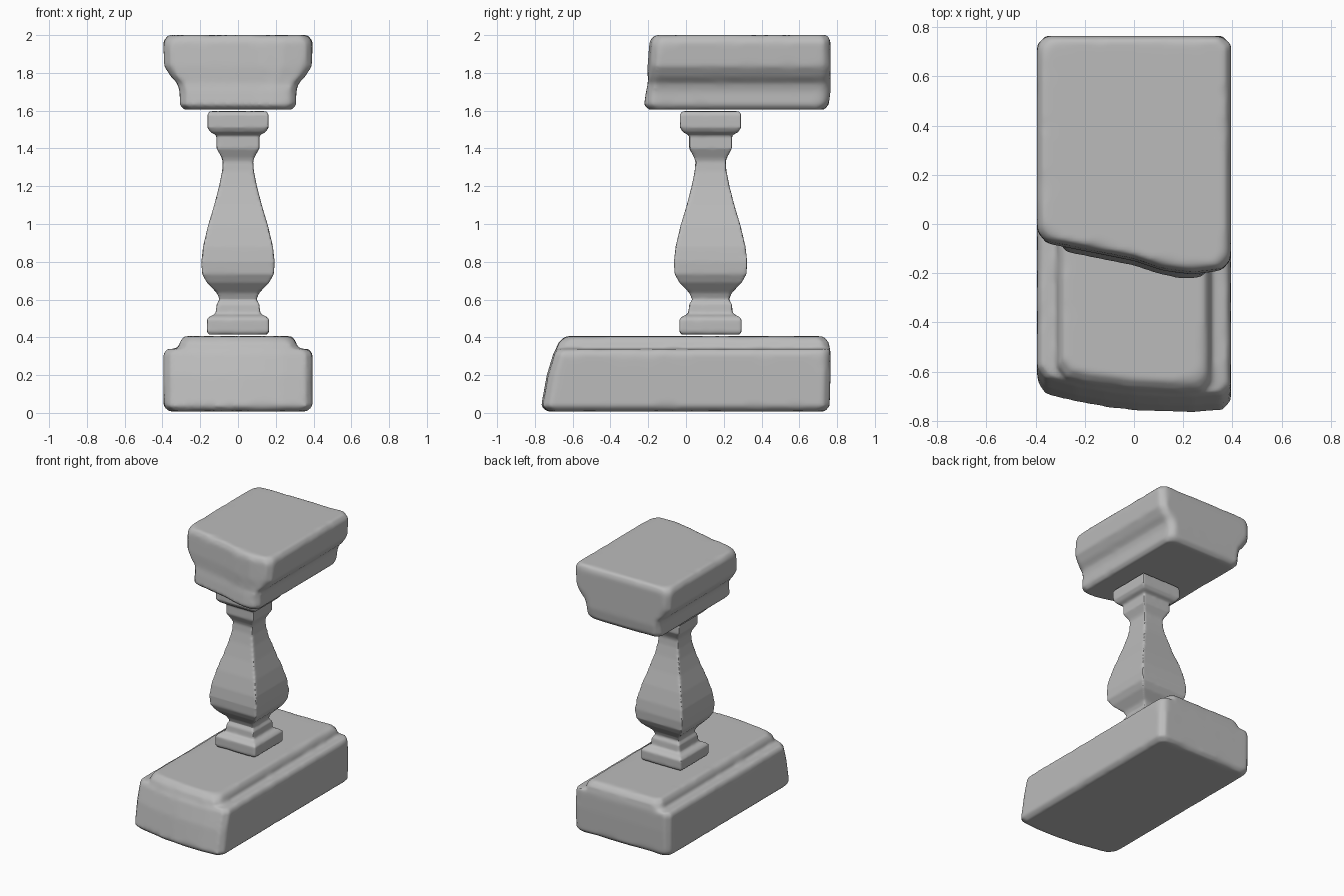
import bpy
import bmesh
from mathutils import Vector, noise

cube = bpy.data.objects.get("Cube")
if cube:
    bpy.data.objects.remove(cube, do_unlink=True)

stone = bpy.data.materials.new("grey stone")
stone.use_nodes = True
GREY = (0.5, 0.5, 0.5, 1)
stone.diffuse_color = GREY
stone.node_tree.nodes["Principled BSDF"].inputs["Base Color"].default_value = GREY


def interpolate(points, x):
    """Piecewise linear curve through (x, y) points."""
    for (x0, y0), (x1, y1) in zip(points, points[1:]):
        if x <= x1:
            t = max(0, (x - x0) / (x1 - x0))
            return y0 + (y1 - y0) * t
    return points[-1][1]


def loft(name, rings):
    """Stack closed rings from bottom to top and cap both ends."""
    bm = bmesh.new()
    rows = [[bm.verts.new(p) for p in ring] for ring in rings]
    n = len(rows[0])
    for low, high in zip(rows, rows[1:]):
        for i in range(n):
            j = (i + 1) % n
            bm.faces.new((low[i], low[j], high[j], high[i]))
    bm.faces.new(rows[0][::-1])
    bm.faces.new(rows[-1])
    bmesh.ops.triangulate(bm, faces=bm.faces[:])
    bmesh.ops.recalc_face_normals(bm, faces=bm.faces[:])
    mesh = bpy.data.meshes.new(name)
    bm.to_mesh(mesh)
    bm.free()
    mesh.materials.append(stone)
    obj = bpy.data.objects.new(name, mesh)
    bpy.context.collection.objects.link(obj)
    return obj


def weather(obj, voxel, scale, passes, seed):
    """Remesh finely, then wear the edges down unevenly."""
    bpy.ops.object.select_all(action="DESELECT")
    obj.select_set(True)
    bpy.context.view_layer.objects.active = obj
    remesh = obj.modifiers.new("Remesh", "REMESH")
    remesh.mode = "VOXEL"
    remesh.voxel_size = voxel
    bpy.ops.object.modifier_apply(modifier=remesh.name)
    group = obj.vertex_groups.new(name="wear")
    offset = Vector((seed, seed * 2, seed * 3))
    for v in obj.data.vertices:
        chip = noise.noise(v.co * scale + offset)
        group.add([v.index], min(1, max(0.12, 0.2 + 1.8 * chip)), "REPLACE")
    wear = obj.modifiers.new("Wear", "SMOOTH")
    wear.factor = 0.5
    wear.iterations = passes
    wear.vertex_group = group.name
    bpy.ops.object.modifier_apply(modifier=wear.name)
    bpy.ops.object.shade_smooth_by_angle(angle=0.7)


def block_ring(z, half, lean, inset, outline, back=0.765, corner=0.035):
    """Oblong section with a broken front edge and rounded corners."""
    cut = 1 - corner / half
    columns = [-1, -cut, -0.6, -0.3, 0, 0.3, 0.6, cut, 1]
    front, rear = [], []
    for t in columns:
        x = t * half
        pull = corner if abs(t) == 1 else 0
        front.append((x, interpolate(outline, x) + lean + pull, z))
        rear.append((x, back - inset - pull, z))
    return front + rear[::-1]


# Plinth: stepped top edge, sloping broken front
plinth_front = [(-0.4, -0.68), (-0.2, -0.735), (0, -0.76), (0.2, -0.77), (0.4, -0.755)]
plinth_levels = [  # height, half width, front lean, back inset
    (0.008, 0.365, 0.03, 0.03), (0.035, 0.394, 0, 0.005), (0.2, 0.394, 0.03, 0),
    (0.315, 0.394, 0.065, 0), (0.338, 0.375, 0.08, 0.002), (0.34, 0.315, 0.08, 0.004),
    (0.375, 0.308, 0.095, 0.01), (0.406, 0.285, 0.13, 0.04),
]
plinth = loft("plinth", [block_ring(*row, plinth_front) for row in plinth_levels])
weather(plinth, 0.012, 9, 25, 1)

# Handrail: flared sides, slanting broken front
rail_front = [(-0.4, -0.07), (-0.2, -0.11), (0, -0.15), (0.15, -0.2), (0.25, -0.205), (0.4, -0.185)]
rail_levels = [
    (1.605, 0.285, 0.01, 0.035), (1.63, 0.308, -0.02, 0.01), (1.7, 0.308, -0.01, 0),
    (1.745, 0.32, 0, 0), (1.78, 0.355, 0, 0), (1.835, 0.39, 0, 0),
    (1.965, 0.396, 0.01, 0), (2.0, 0.37, 0.03, 0.015),
]
rail = loft("handrail", [block_ring(*row, rail_front) for row in rail_levels])
weather(rail, 0.012, 9, 25, 4)

# Baluster: square vase profile between plinth and handrail
baluster_profile = [  # height, half width
    (0.415, 0.155), (0.43, 0.165), (0.495, 0.165), (0.51, 0.15), (0.525, 0.118),
    (0.575, 0.113), (0.6, 0.097), (0.635, 0.112), (0.69, 0.165), (0.735, 0.19),
    (0.8, 0.194), (0.88, 0.185), (0.99, 0.159), (1.1, 0.126), (1.2, 0.1),
    (1.28, 0.084), (1.33, 0.08), (1.35, 0.086), (1.4, 0.113), (1.47, 0.113),
    (1.485, 0.145), (1.51, 0.162), (1.58, 0.162), (1.597, 0.15),
]
CENTRE_Y = 0.13
square = [(-1, -1), (1, -1), (1, 1), (-1, 1)]
baluster = loft("baluster", [
    [(sx * half, CENTRE_Y + sy * half, z) for sx, sy in square]
    for z, half in baluster_profile
])
weather(baluster, 0.008, 17, 14, 7)
